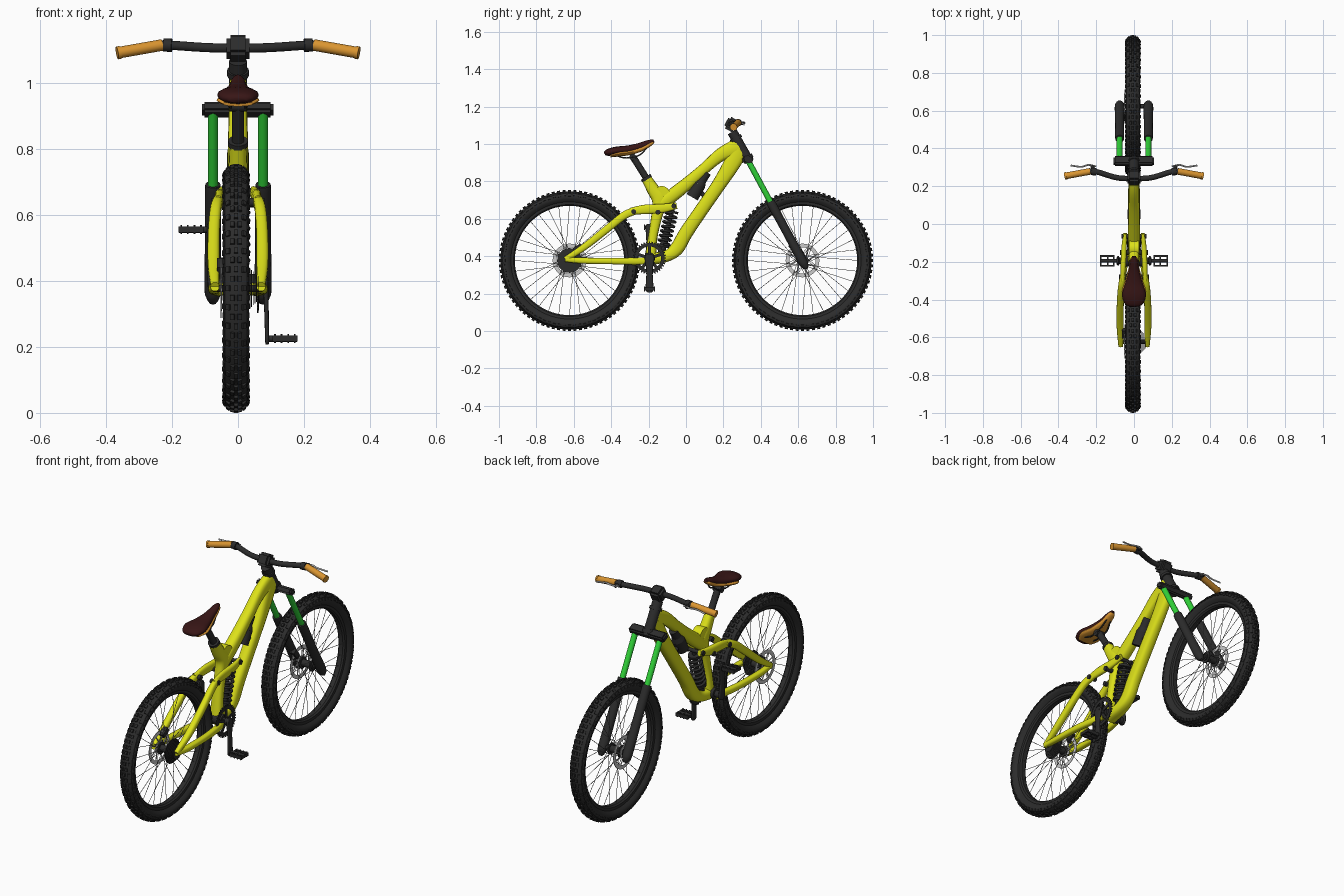
import bpy, bmesh, math
from mathutils import Vector, Matrix

if "Cube" in bpy.data.objects:
    bpy.data.objects.remove(bpy.data.objects["Cube"])

def material(name, r, g, b):
    m = bpy.data.materials.new(name)
    m.diffuse_color = (r, g, b, 1)
    m.use_nodes = True
    m.node_tree.nodes["Principled BSDF"].inputs["Base Color"].default_value = m.diffuse_color
    return m

YELLOW = material("yellow", 0.72, 0.75, 0.01)
GREEN = material("green", 0.03, 0.65, 0.04)
ORANGE = material("orange", 0.7, 0.3, 0.03)
BLACK = material("black", 0.025, 0.025, 0.025)
MAROON = material("maroon", 0.04, 0.008, 0.008)
STEEL = material("steel", 0.2, 0.2, 0.2)

def finish(name, bm, mat, angle=40):
    bmesh.ops.recalc_face_normals(bm, faces=bm.faces)
    me = bpy.data.meshes.new(name)
    bm.to_mesh(me)
    bm.free()
    for p in me.polygons:
        p.use_smooth = True
    me.set_sharp_from_angle(angle=math.radians(angle))
    if mat:
        me.materials.append(mat)
    ob = bpy.data.objects.new(name, me)
    bpy.context.collection.objects.link(ob)
    return ob

def add_cyl(bm, a, b, r1, r2=None, n=16):
    a, b = Vector(a), Vector(b)
    d = b - a
    m = Matrix.Translation((a + b) / 2) @ d.to_track_quat('Z', 'Y').to_matrix().to_4x4()
    bmesh.ops.create_cone(bm, cap_ends=True, segments=n, radius1=r1,
                          radius2=r1 if r2 is None else r2, depth=d.length, matrix=m)

def add_box(bm, c, size, rot=Matrix()):
    bmesh.ops.create_cube(bm, size=1, matrix=Matrix.Translation(c) @ rot @ Matrix.Diagonal((*size, 1)))

def cyls(name, mat, *items, n=16):
    bm = bmesh.new()
    for it in items:
        add_cyl(bm, *it, n=n)
    return finish(name, bm, mat)

def add_lathe(bm, prof, c, n=64):
    """Closed (x, radius) profile spun about the x direction at centre c."""
    rings = []
    for i in range(n):
        a = 2 * math.pi * i / n
        rings.append([bm.verts.new((c[0] + x, c[1] + r * math.cos(a), c[2] + r * math.sin(a))) for x, r in prof])
    k = len(prof)
    for i in range(n):
        p, q = rings[i], rings[(i + 1) % n]
        for j in range(k):
            bm.faces.new((p[j], p[(j + 1) % k], q[(j + 1) % k], q[j]))

def ring(bm, c, r_in, r_out, t, n=48):
    add_lathe(bm, [(-t, r_in), (t, r_in), (t, r_out), (-t, r_out)], c, n)

def spline(pts, sub):
    """Catmull-Rom resampling of tuples."""
    P = [Vector(p) for p in pts]
    P = [2 * P[0] - P[1]] + P + [2 * P[-1] - P[-2]]
    out = []
    for i in range(1, len(P) - 2):
        a, b, c, d = P[i - 1:i + 3]
        for s in range(sub):
            t = s / sub
            out.append(0.5 * (2 * b + (c - a) * t + (2 * a - 5 * b + 4 * c - d) * t**2 + (3 * b - a - 3 * c + d) * t**3))
    return out + [P[-2]]

def sweep(name, pts, mat, sub=5, n=16, power=0.75):
    """Tube through (x, y, z, half height, half width) stations; width lies along x."""
    S = spline(pts, sub)
    C = [Vector(s[:3]) for s in S]
    bm = bmesh.new()
    rings = []
    for i, s in enumerate(S):
        t = (C[min(i + 1, len(C) - 1)] - C[max(i - 1, 0)]).normalized()
        side = (Vector((1, 0, 0)) - t * t.x).normalized()
        up = t.cross(side)
        row = []
        for k in range(n):
            a = 2 * math.pi * k / n
            u, v = (math.copysign(abs(f)**power, f) for f in (math.cos(a), math.sin(a)))
            row.append(bm.verts.new(C[i] + side * u * s[4] + up * v * s[3]))
        rings.append(row)
    for p, q in zip(rings, rings[1:]):
        for k in range(n):
            bm.faces.new((p[k], p[(k + 1) % n], q[(k + 1) % n], q[k]))
    bm.faces.new(rings[0])
    bm.faces.new(rings[-1])
    return finish(name, bm, mat, 50)

def wire(name, pts, r, mat, sub=5):
    cu = bpy.data.curves.new(name, 'CURVE')
    cu.dimensions, cu.bevel_depth, cu.bevel_resolution, cu.use_fill_caps = '3D', r, 3, True
    S = spline(pts, sub)
    sp = cu.splines.new('POLY')
    sp.points.add(len(S) - 1)
    for p, s in zip(sp.points, S):
        p.co = (*s, 1)
    sp.use_smooth = True
    if mat:
        cu.materials.append(mat)
    ob = bpy.data.objects.new(name, cu)
    bpy.context.collection.objects.link(ob)

# Wheels
WX, WY, WZ = -0.006, 0.623, 0.377
half = [(0.02, 0.312), (0.034, 0.326), (0.039, 0.342), (0.034, 0.357), (0.018, 0.366)]
TYRE = half + [(0, 0.369)] + [(-x, r) for x, r in reversed(half)]
RIM = [(0.012, 0.292), (0.02, 0.299), (0.022, 0.322), (-0.022, 0.322), (-0.02, 0.299), (-0.012, 0.292)]
for label, y in (("rear", -WY), ("front", WY)):
    c = Vector((WX, y, WZ))
    bm = bmesh.new()
    add_lathe(bm, TYRE, c, 96)
    rows = 80
    for i in range(rows):  # tread knobs
        base = Matrix.Rotation(2 * math.pi * i / rows, 4, 'X')
        for deg in ((-64, -17, 17, 64) if i % 2 else (-68, -38, 0, 38, 68)):
            f = math.radians(deg)
            pos = base @ Vector((0.037 * math.sin(f), 0, 0.334 + 0.037 * math.cos(f)))
            add_box(bm, c + pos, (0.013, 0.017, 0.012), base @ Matrix.Rotation(f, 4, 'Y'))
    finish(label + "_tyre", bm, BLACK)
    bm = bmesh.new()
    add_lathe(bm, RIM, c, 96)
    finish(label + "_rim", bm, BLACK)
    bm = bmesh.new()
    for i in range(32):  # crossed spokes
        a = 2 * math.pi * i / 32
        s = 1 if i % 2 else -1
        b = a + (0.9 if i % 4 < 2 else -0.9)
        add_cyl(bm, c + Vector((s * 0.03, 0.028 * math.cos(b), 0.028 * math.sin(b))),
                c + Vector((0, 0.295 * math.cos(a), 0.295 * math.sin(a))), 0.0014, n=5)
    finish(label + "_spokes", bm, STEEL)
    X = lambda x: c + Vector((x, 0, 0))
    cyls(label + "_hub", BLACK, (X(-0.07), X(0.08), 0.011), (X(-0.04), X(0.04), 0.019),
         (X(-0.034), X(-0.028), 0.032), (X(0.028), X(0.034), 0.032), n=24)
    bm = bmesh.new()
    rc = X(-0.045)
    ring(bm, rc, 0.07, 0.09, 0.0015)
    ring(bm, rc, 0.018, 0.032, 0.0015, 24)
    for i in range(8):
        a = 2 * math.pi * i / 8
        v = lambda r, o: rc + Vector((0, r * math.cos(a + o), r * math.sin(a + o)))
        add_cyl(bm, v(0.028, 0), v(0.073, 0.4), 0.003, n=6)
    finish(label + "_brake_disc", bm, None)
    bm = bmesh.new()
    add_box(bm, rc + Vector((0, 0.045 if y < 0 else -0.05, 0.066)), (0.026, 0.05, 0.028),
            Matrix.Rotation(0.6 if y < 0 else -0.9, 4, 'X'))
    finish(label + "_brake_caliper", bm, BLACK)

# Cassette on the rear hub
bm = bmesh.new()
for i in range(7):
    cx, r = 0.03 + i * 0.005, 0.066 - i * 0.005
    add_cyl(bm, (cx, -WY, WZ), (cx + 0.0025, -WY, WZ), r, n=28)
finish("cassette", bm, BLACK)

# Main frame
sweep("top_tube", [(0, .285, .985, .05, .026), (0, .19, .945, .036, .027), (0, .10, .87, .03, .029),
      (0, .02, .80, .033, .031), (0, -.06, .735, .036, .032), (0, -.14, .675, .035, .03)], YELLOW)
sweep("down_tube", [(0, .285, .97, .05, .026), (0, .24, .885, .044, .028), (0, .17, .774, .037, .031),
      (0, .08, .643, .036, .032), (0, 0, .525, .037, .032), (0, -.05, .44, .037, .032),
      (0, -.11, .398, .03, .035), (0, -.2, .385, .034, .038)], YELLOW)
sweep("seat_tube", [(0, -.213, .818, .027, .025), (0, -.175, .755, .034, .028), (0, -.14, .70, .042, .03),
      (0, -.155, .62, .03, .028), (0, -.178, .5, .025, .03), (0, -.19, .385, .03, .036)], YELLOW)
cyls("seat_gusset", YELLOW, ((-.026, -.13, .73), (.026, -.13, .73), .045), n=24)
cyls("head_tube", BLACK, ((0, .247, 1.065), (0, .338, .905), .027), ((0, .263, 1.037), (0, .272, 1.022), .033),
     ((0, .322, .933), (0, .332, .915), .033), n=24)

# Rear triangle, rockers and pivots
for side, s in (("right", 1), ("left", -1)):
    sweep(side + "_chainstay", [(s * .07, -.645, .383, .014, .013), (s * .073, -.55, .376, .016, .017),
          (s * .07, -.4, .374, .017, .017), (s * .058, -.28, .373, .019, .016), (s * .045, -.2, .375, .02, .014)], YELLOW)
    sweep(side + "_seatstay", [(s * .07, -.645, .383, .014, .013), (s * .074, -.54, .452, .018, .018),
          (s * .073, -.42, .547, .02, .018), (s * .067, -.33, .618, .021, .017), (s * .058, -.265, .645, .02, .014)], YELLOW)
    sweep(side + "_rocker", [(s * .06, -.3, .64, .018, .01), (s * .057, -.22, .65, .025, .014),
          (s * .053, -.13, .655, .024, .014), (s * .047, -.05, .67, .017, .01)], YELLOW)
    cyls(side + "_pivot_bolts", BLACK, *[((s * .03, y, z), (s * w, y, z), .013) for y, z, w in
         ((-.28, .638, .08), (-.15, .635, .074), (-.065, .668, .066))])
cyls("pivot_axles", BLACK, ((-.05, -.065, .668), (.05, -.065, .668), .01), ((-.055, -.15, .635), (.055, -.15, .635), .012))

# Rear shock with coil spring
A, B = Vector((0, -.068, .665)), Vector((0, -.135, .405))
cyls("shock_body", BLACK, (A, B, .011), (A.lerp(B, .08), A.lerp(B, .13), .034), (A.lerp(B, .78), A.lerp(B, .83), .034),
     (A.lerp(B, .45), A.lerp(B, .95), .019))
d = (B - A).normalized()
u = d.cross(Vector((1, 0, 0)))
wire("shock_spring", [A.lerp(B, .13 + .65 * i / 84) + .031 * (Vector((math.cos(i * math.pi / 6), 0, 0)) +
     u * math.sin(i * math.pi / 6)) for i in range(85)], .007, BLACK, 1)

# Canister on the inside of the down tube
cyls("canister", BLACK, ((0, .033, .715), (0, .072, .783), .034), ((0, .072, .783), (0, .085, .805), .034, .024),
     ((0, .085, .805), (0, .112, .848), .024), ((0, .06, .76), (0, .1, .72), .012), n=24)

# Fork
fork = Vector((0, .494, -.869))
top = Vector((0, .33, .918))
for side, s in (("right", 1), ("left", -1)):
    p = lambda t: top + fork * t + Vector((s * .076, 0, 0))
    t1 = .25 
    q = lambda a: Vector((s * .076, .33 + .3 * a, .915 - .555 * a))
    cyls(side + "_fork_stanchion", GREEN, (q(0), q(.5), .0155), n=20)
    sweep(side + "_fork_leg", [(*q(.405), .021, .021), (*q(.43), .024, .024), (*q(.7), .023, .024),
          (*q(.96), .025, .026), (*q(1.02), .02, .02), (*q(1.05), .008, .01)], BLACK, power=1)
bm = bmesh.new()
add_box(bm, (-.001, .333, .918), (.216, .05, .036), Matrix.Rotation(-.5, 4, 'X'))
bmesh.ops.bevel(bm, geom=bm.edges[:], offset=.008, segments=2, affect='EDGES')
finish("fork_crown", bm, BLACK)

# Stem, handlebar, grips and brake levers
bm = bmesh.new()
add_box(bm, (0, .245, 1.103), (.07, .068, .07), Matrix.Rotation(-.5, 4, 'X'))
bmesh.ops.bevel(bm, geom=bm.edges[:], offset=.012, segments=2, affect='EDGES')
finish("stem", bm, BLACK)
for side, s in (("right", 1), ("left", -1)):
    wire(side + "_handlebar", [(0, .24, 1.105), (s * .09, .245, 1.106), (s * .2, .277, 1.113), (s * .24, .278, 1.113),
         (s * .36, .255, 1.091)], .0145, BLACK)
    g0, g1 = Vector((s * .23, .279, 1.114)), Vector((s * .366, .254, 1.09))
    cyls(side + "_grip", ORANGE, (g0, g1, .0175), (g0.lerp(g1, .93), g1, .0195), n=20)
    cyls(side + "_lever_clamp", BLACK, ((s * .2, .276, 1.113), (s * .225, .279, 1.114), .02),
         ((s * .212, .28, 1.113), (s * .222, .31, 1.11), .01))
    wire(side + "_brake_lever", [(s * .2, .305, 1.112), (s * .24, .313, 1.112), (s * .28, .303, 1.11),
         (s * .335, .31, 1.104)], .0045, None)

# Saddle and post
sweep("saddle", [(0, -.434, .945, .008, .028), (0, -.42, .953, .018, .05), (0, -.375, .963, .022, .063),
      (0, -.31, .97, .022, .045), (0, -.25, .985, .02, .028), (0, -.2, 1.005, .016, .02),
      (0, -.172, 1.017, .008, .01)], MAROON, power=.9)
sweep("saddle_base", [(0, -.405, .936, .008, .045), (0, -.36, .947, .014, .065), (0, -.3, .955, .014, .047),
      (0, -.24, .973, .013, .03), (0, -.19, 1.0, .011, .021), (0, -.174, 1.01, .006, .012)], ORANGE, power=.9)
cyls("seat_post", BLACK, ((0, -.283, .93), (0, -.205, .806), .018), ((-.025, -.285, .93), (.025, -.285, .93), .018),
     ((0, -.216, .824), (0, -.207, .81), .03))
for s in (1, -1):
    wire("saddle_rail", [(s * .03, -.37, .937), (s * .022, -.32, .925), (s * .022, -.25, .94), (s * .01, -.2, .99)], .004, BLACK)

# Cranks, chainring and pedals
BY, BZ = -.195, .39
bm = bmesh.new()
ring(bm, (.06, BY, BZ), .062, .08, .003)
for i in range(36):
    m = Matrix.Rotation(2 * math.pi * i / 36, 4, 'X')
    add_box(bm, Vector((.06, BY, BZ)) + m @ Vector((0, 0, .082)), (.004, .007, .012), m)
for i in range(5):
    m = Matrix.Rotation(2 * math.pi * i / 5, 4, 'X')
    add_box(bm, Vector((.062, BY, BZ)) + m @ Vector((0, 0, .043)), (.006, .016, .05), m)
finish("chainring", bm, BLACK)
cyls("crank_axle", BLACK, ((-.09, BY, BZ), (.092, BY, BZ), .018), ((-.05, BY, BZ), (.05, BY, BZ), .03), n=24)
for side, s in (("right", 1), ("left", -1)):
    pz = BZ - s * .165
    sweep(side + "_crank", [(s * .084, BY, BZ + s * .022, .012, .006), (s * .084, BY, BZ, .026, .008),
          (s * .086, BY, BZ - s * .07, .017, .007), (s * .088, BY, pz, .021, .006),
          (s * .088, BY, pz - s * .018, .012, .005)], BLACK)
    bm = bmesh.new()
    add_cyl(bm, (s * .085, BY, pz), (s * .178, BY, pz), .01, n=12)
    for x in (.108, .14, .176):
        add_box(bm, (s * x, BY, pz), (.008, .05, .016))
    for dy in (-.026, .026):
        add_box(bm, (s * .142, BY + dy, pz), (.076, .009, .018))
        for x in (.112, .132, .152, .172):
            add_cyl(bm, (s * x, BY + dy, pz - .014), (s * x, BY + dy, pz + .014), .003, n=6)
    finish(side + "_pedal", bm, BLACK)
